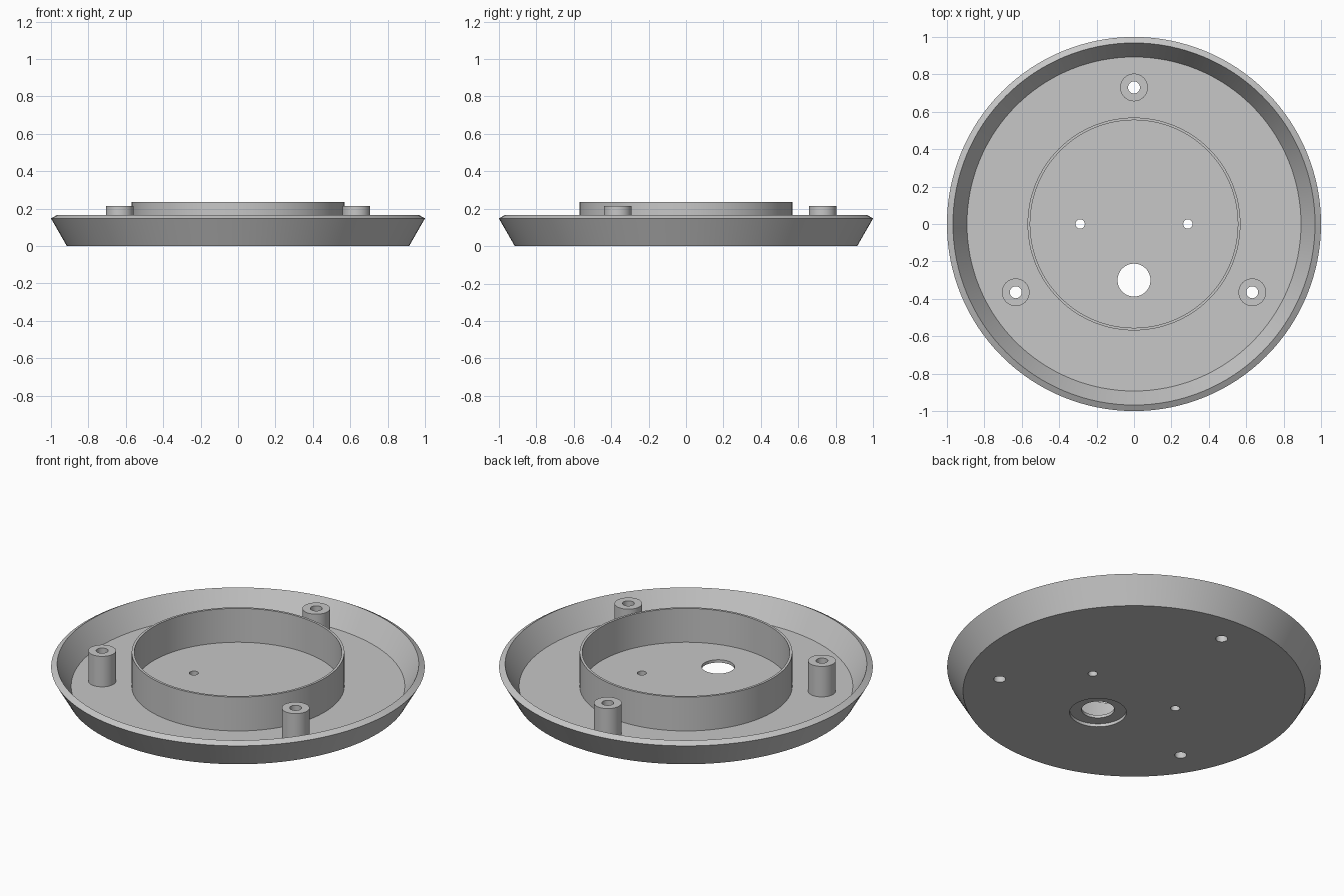
import bpy, bmesh, math

if "Cube" in bpy.data.objects:
    bpy.data.objects.remove(bpy.data.objects["Cube"])

FLOOR = 0.035      # top of the dish floor
RING_TOP = 0.235
BOSS_TOP = 0.215

grey = bpy.data.materials.new("light_grey")
grey.diffuse_color = (0.57, 0.57, 0.57, 1)
grey.use_nodes = True
grey.node_tree.nodes["Principled BSDF"].inputs["Base Color"].default_value = grey.diffuse_color


def lathe(name, profile, centre=(0, 0), segments=128, capped=False):
    """Spin (radius, z) points around a vertical axis; cap both ends if asked."""
    bm = bmesh.new()
    rings = []
    for r, z in profile:
        rings.append([bm.verts.new((centre[0] + r * math.cos(2 * math.pi * i / segments),
                                    centre[1] + r * math.sin(2 * math.pi * i / segments), z))
                      for i in range(segments)])
    for a, b in zip(rings, rings[1:]):
        for i in range(segments):
            j = (i + 1) % segments
            bm.faces.new((a[i], a[j], b[j], b[i]))
    if capped:
        bm.faces.new(rings[0][::-1])
        bm.faces.new(rings[-1])
    mesh = bpy.data.meshes.new(name)
    bm.to_mesh(mesh)
    bm.free()
    mesh.materials.append(grey)
    obj = bpy.data.objects.new(name, mesh)
    bpy.context.collection.objects.link(obj)
    return obj


def tube(name, outer, inner, top, centre=(0, 0), segments=128):
    """Hollow upright wall standing on the dish floor."""
    return lathe(name, [(outer, FLOOR), (outer, top), (inner, top), (inner, FLOOR)],
                 centre, segments)


# Flared dish with a bevelled rim
dish = lathe("dish", [(0.915, 0), (1.0, 0.148), (0.968, 0.166), (0.893, FLOOR)], capped=True)

# Thin circular wall in the middle
parts = [dish, tube("ring_wall", 0.569, 0.555, RING_TOP)]

# Three screw bosses around the ring
boss_spots = [(0.73 * math.cos(math.radians(a)), 0.73 * math.sin(math.radians(a)))
              for a in (90, 210, 330)]
for n, spot in enumerate(boss_spots):
    parts.append(tube(f"screw_boss_{n + 1}", 0.074, 0.032, BOSS_TOP, spot, 48))

# Holes through the floor: screws, two pin holes, cable hole with a recess below
holes = [(spot, 0.032, 0.1) for spot in boss_spots]
holes += [((x, 0), 0.025, 0.1) for x in (-0.288, 0.288)]
holes += [((0, -0.30), 0.152, 0.018), ((0, -0.30), 0.088, 0.1)]
cutters = []
for n, (spot, radius, top) in enumerate(holes):
    cutter = lathe(f"hole_cutter_{n + 1}", [(radius, -0.1), (radius, top)], spot, 48, True)
    cutter.hide_render = True
    cutters.append(cutter)
    mod = dish.modifiers.new("hole", 'BOOLEAN')
    mod.operation = 'DIFFERENCE'
    mod.solver = 'EXACT'
    mod.object = cutter

# Bake the cuts and drop the cutters
bpy.context.view_layer.update()
cut_mesh = bpy.data.meshes.new_from_object(
    dish.evaluated_get(bpy.context.evaluated_depsgraph_get()))
dish.modifiers.clear()
dish.data = cut_mesh
for cutter in cutters:
    bpy.data.objects.remove(cutter)

# Smooth round walls, crisp edges
bpy.ops.object.select_all(action='DESELECT')
for part in parts:
    part.select_set(True)
bpy.context.view_layer.objects.active = dish
bpy.ops.object.shade_smooth_by_angle(angle=math.radians(25))
